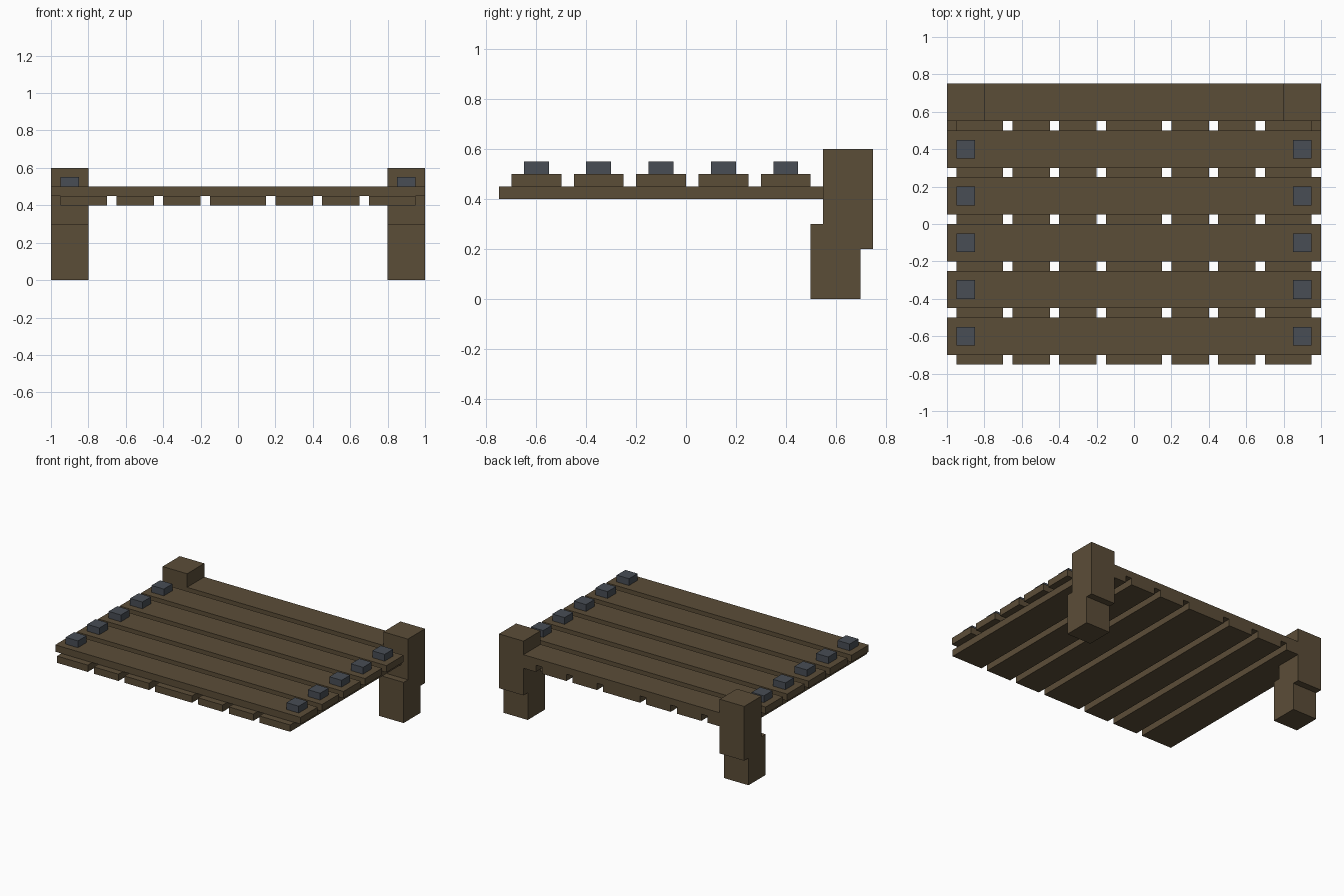
import bpy
import bmesh

default = bpy.data.objects.get("Cube")
if default:
    bpy.data.objects.remove(default, do_unlink=True)


def material(name, rgb):
    mat = bpy.data.materials.new(name)
    mat.use_nodes = True
    mat.diffuse_color = (*rgb, 1)
    bsdf = next(n for n in mat.node_tree.nodes if n.type == 'BSDF_PRINCIPLED')
    bsdf.inputs["Base Color"].default_value = (*rgb, 1)
    return mat


WOOD = material("dark brown wood", (0.105, 0.074, 0.039))
IRON = material("slate grey iron", (0.065, 0.075, 0.09))


def box(name, x, y, z, mat):
    """Block spanning the given (min, max) range on each axis."""
    bm = bmesh.new()
    bmesh.ops.create_cube(bm, size=1)
    for v in bm.verts:
        for axis, (low, high) in enumerate((x, y, z)):
            v.co[axis] = high if v.co[axis] > 0 else low
    mesh = bpy.data.meshes.new(name)
    bm.to_mesh(mesh)
    bm.free()
    mesh.materials.append(mat)
    obj = bpy.data.objects.new(name, mesh)
    bpy.context.collection.objects.link(obj)


def mirrored_box(name, x, y, z, mat):
    box("left_" + name, x, y, z, mat)
    box("right_" + name, (-x[1], -x[0]), y, z, mat)


# Lower layer of boards running front to back
under = (0.4, 0.45)
depth = (-0.75, 0.75)
box("centre_under_board", (-0.15, 0.15), depth, under, WOOD)
for name, span in (("inner", (0.2, 0.4)), ("middle", (0.45, 0.65)), ("outer", (0.7, 0.95))):
    mirrored_box(name + "_under_board", span, depth, under, WOOD)

# Cross planks with an iron bolt at each end
for i in range(5):
    y = -0.6 + 0.25 * i
    box(f"cross_plank_{i + 1}", (-1, 1), (y - 0.1, y + 0.1), (0.45, 0.5), WOOD)
    mirrored_box(f"bolt_{i + 1}", (0.85, 0.95), (y - 0.05, y + 0.05), (0.5, 0.55), IRON)

# Back plank between the posts
box("back_plank", (-0.8, 0.8), (0.55, 0.75), (0.45, 0.5), WOOD)

# Stepped corner posts at the back
mirrored_box("upper_post", (0.8, 1), (0.55, 0.75), (0.2, 0.6), WOOD)
mirrored_box("lower_post", (0.8, 1), (0.5, 0.7), (0, 0.3), WOOD)
